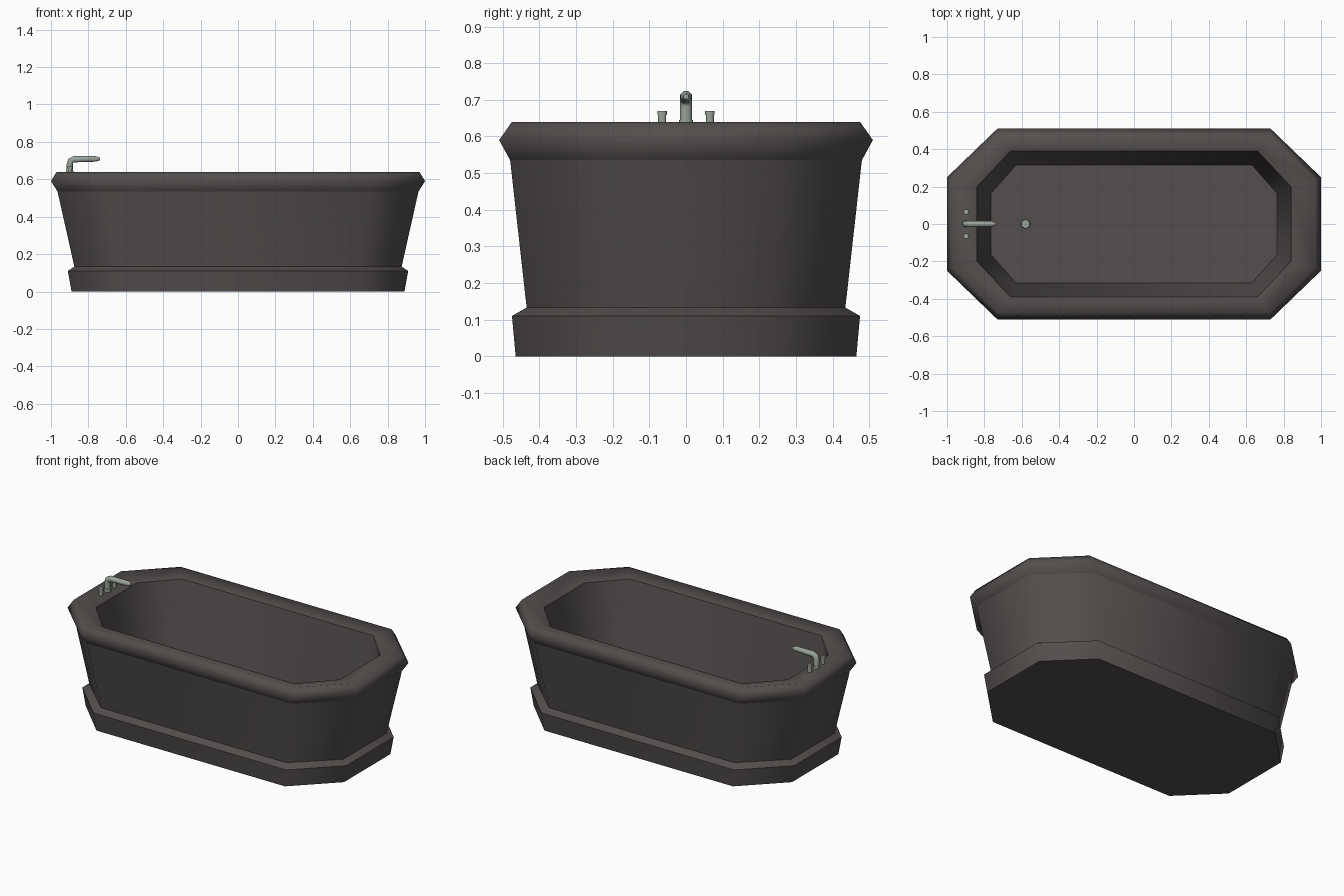
import bpy, bmesh, math
from mathutils import Vector

if "Cube" in bpy.data.objects:
    bpy.data.objects.remove(bpy.data.objects["Cube"])


def material(name, rgb):
    m = bpy.data.materials.new(name)
    m.diffuse_color = (*rgb, 1)
    m.use_nodes = True
    m.node_tree.nodes["Principled BSDF"].inputs["Base Color"].default_value = m.diffuse_color
    return m


STONE = material("dark stone", (0.085, 0.077, 0.074))
METAL = material("brushed metal", (0.33, 0.37, 0.33))


def loft(name, rings, mat, cap_start=False, cap_end=False):
    """Skin a list of equally sized point rings; walls smooth, caps flat."""
    bm = bmesh.new()
    loops = [[bm.verts.new(p) for p in r] for r in rings]
    n = len(loops[0])
    for a, b in zip(loops, loops[1:]):
        for i in range(n):
            j = (i + 1) % n
            bm.faces.new((a[i], a[j], b[j], b[i])).smooth = True
    for use, loop in ((cap_start, loops[0][::-1]), (cap_end, loops[-1])):
        if use:
            f = bm.faces.new(loop)
            for e in f.edges:
                e.smooth = False
    me = bpy.data.meshes.new(name)
    bm.to_mesh(me)
    bm.free()
    me.materials.append(mat)
    ob = bpy.data.objects.new(name, me)
    bpy.context.collection.objects.link(ob)
    return ob


def octagon(hx, hy, z, cx=0.73, cy=0.49):
    """Long octagon, corners given as fractions of the half sizes."""
    a, b = hx * cx, hy * cy
    return [(hx, -b, z), (hx, b, z), (a, hy, z), (-a, hy, z),
            (-hx, b, z), (-hx, -b, z), (-a, -hy, z), (a, -hy, z)]


# Plinth skirt, ledge, body, rim
foot = octagon(0.89, 0.465, 0)
skirt = octagon(0.91, 0.475, 0.11)
ledge = octagon(0.875, 0.435, 0.133)
body_top = octagon(0.965, 0.48, 0.535)
lip = octagon(0.84, 0.39, 0.615, 0.786, 0.51)
floor = octagon(0.765, 0.315, 0.14, 0.825, 0.52)
loft("plinth", [foot, skirt], STONE, cap_start=True)
loft("plinth_ledge", [skirt, ledge], STONE)
loft("tub_body", [ledge, body_top], STONE)
loft("rim", [body_top, octagon(1.0, 0.51, 0.59),
             octagon(0.97, 0.475, 0.64, 0.75, 0.49), lip], STONE)
# Basin interior with floor
loft("basin", [lip, floor], STONE, cap_end=True)


def circle(c, r, n, u=Vector((1, 0, 0)), v=Vector((0, 1, 0))):
    c = Vector(c)
    return [c + r * (u * math.cos(t) + v * math.sin(t))
            for t in (math.tau * (i + 0.5) / n for i in range(n))]


def lathe(name, x, y, profile, n):
    return loft(name, [circle((x, y, z), r, n) for r, z in profile], METAL, True, True)


# Spout: tube swept up, around the bend and out over the basin
path = [(-0.9, 0.615, 0, 0.018), (-0.9, 0.68, 0, 0.018), (-0.895, 0.698, 45, 0.018),
        (-0.88, 0.707, 90, 0.018), (-0.76, 0.709, 90, 0.016), (-0.737, 0.709, 90, 0.008)]
rings = []
for x, z, deg, r in path:
    t = math.radians(deg)
    rings.append(circle((x, 0, z), r, 8, Vector((math.cos(t), 0, -math.sin(t)))))
loft("spout", rings, METAL, True, True)
lathe("spout_collar", -0.9, 0, [(0.021, 0.615), (0.021, 0.645)], 8)

# Two tap handles
for side, y in (("left", -0.065), ("right", 0.065)):
    lathe(side + "_tap", -0.898, y, [(0.012, 0.615), (0.012, 0.66)], 8)
    lathe(side + "_tap_cap", -0.898, y, [(0.0145, 0.658), (0.0145, 0.67)], 8)

# Drain
lathe("drain", -0.58, 0, [(0.027, 0.138), (0.024, 0.15)], 6)
